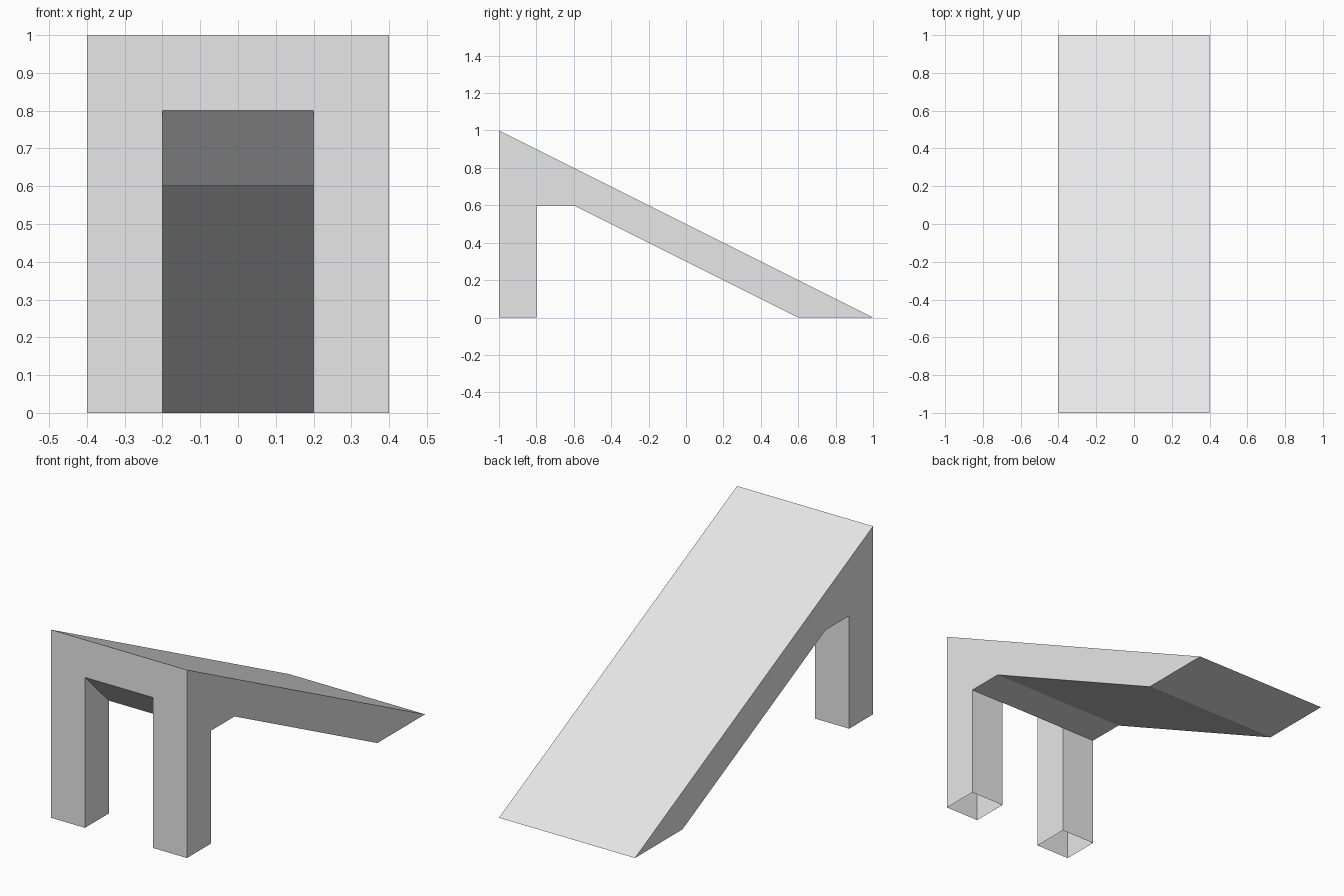
import bpy
import bmesh
import math

old = bpy.data.objects.get("Cube")
if old:
    bpy.data.objects.remove(old, do_unlink=True)

grey = bpy.data.materials.new("light grey")
grey.use_nodes = True
color = (0.8, 0.8, 0.8, 1.0)
grey.diffuse_color = color
grey.node_tree.nodes["Principled BSDF"].inputs["Base Color"].default_value = color

HALF, INNER = 0.4, 0.2   # half width of the ramp, half width of the opening

# Side outlines as (y, z)
DECK = [(-1, 1), (1, 0), (0.6, 0), (-0.6, 0.6), (-0.8, 0.6), (-1, 0.8)]
LEG = [(-1, 0.8), (-0.8, 0.6), (-0.8, 0), (-1, 0)]

bm = bmesh.new()


def face(points):
    bm.faces.new([bm.verts.new(p) for p in points])


def strip(a, b, x0, x1):
    """Quad swept across x along the outline edge a-b."""
    face([(x0, *a), (x1, *a), (x1, *b), (x0, *b)])


# Sloping deck; the lintel soffit (last point back to the one before) spans only the opening
stations = [-HALF, -INNER, INNER, HALF]
for x0, x1 in zip(stations, stations[1:]):
    for i, a in enumerate(DECK):
        b = DECK[(i + 1) % len(DECK)]
        if i == 4 and x0 != -INNER:
            continue
        strip(a, b, x0, x1)
for x in (-HALF, HALF):
    face([(x, *p) for p in DECK])

# Two hollow front legs, open underneath and running up into the deck
for side in (-1, 1):
    x0, x1 = side * INNER, side * HALF
    strip(LEG[1], LEG[2], x0, x1)
    strip(LEG[3], LEG[0], x0, x1)
    for x in (x0, x1):
        face([(x, *p) for p in LEG])

# Weld into one shell and clear flush seams
bmesh.ops.remove_doubles(bm, verts=bm.verts, dist=0.0001)
bmesh.ops.recalc_face_normals(bm, faces=bm.faces)
bmesh.ops.dissolve_limit(bm, angle_limit=math.radians(1), verts=bm.verts, edges=bm.edges)

mesh = bpy.data.meshes.new("ramp")
bm.to_mesh(mesh)
bm.free()
mesh.materials.append(grey)
ramp = bpy.data.objects.new("ramp", mesh)
bpy.context.collection.objects.link(ramp)
